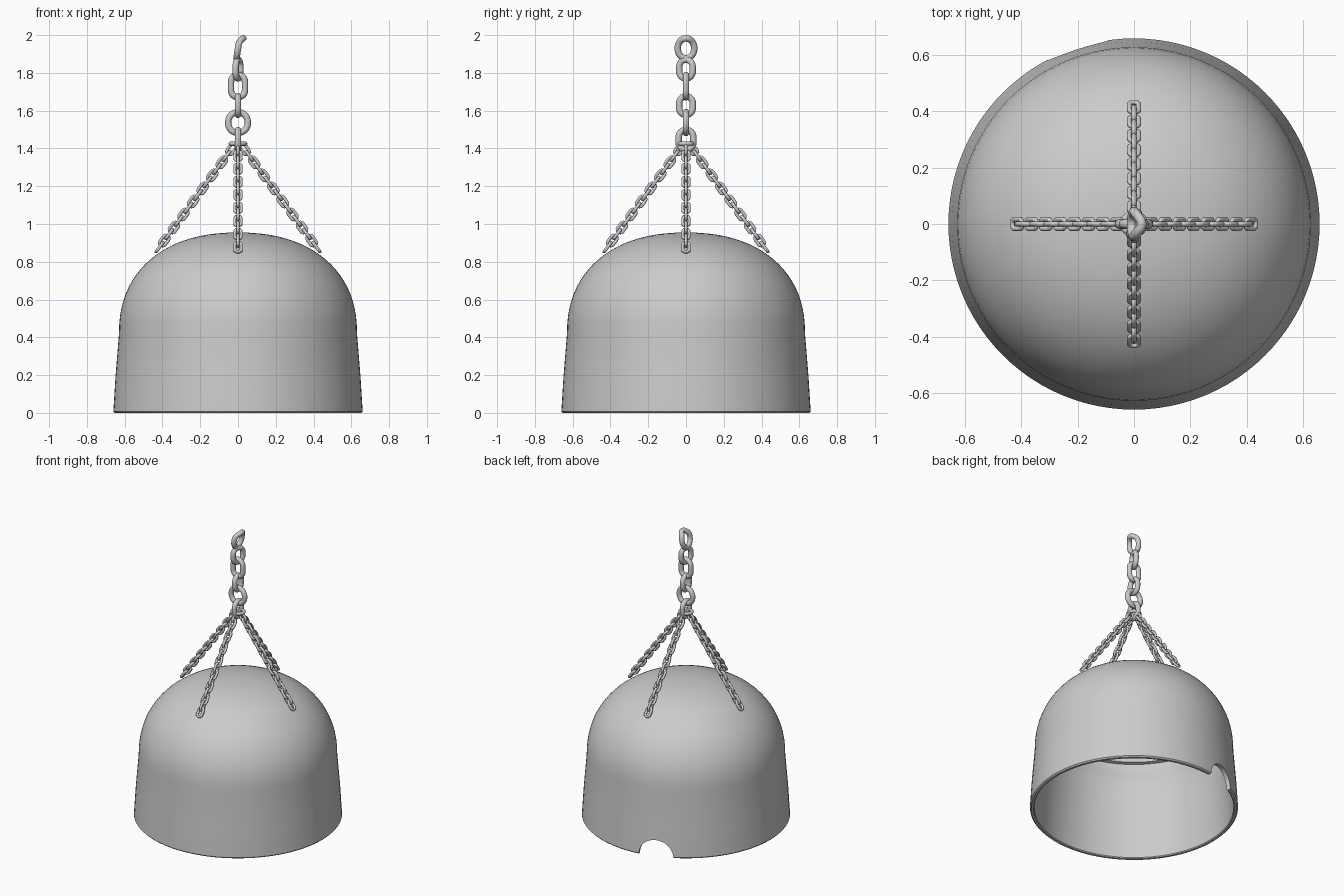
import bpy, bmesh
from math import sin, cos, pi, radians
from mathutils import Vector

if "Cube" in bpy.data.objects:
    bpy.data.objects.remove(bpy.data.objects["Cube"])

V = Vector


def finish(bm, name, angle=35):
    bmesh.ops.recalc_face_normals(bm, faces=bm.faces)
    me = bpy.data.meshes.new(name)
    bm.to_mesh(me)
    bm.free()
    ob = bpy.data.objects.new(name, me)
    bpy.context.collection.objects.link(ob)
    bpy.ops.object.select_all(action='DESELECT')
    ob.select_set(True)
    bpy.context.view_layer.objects.active = ob
    bpy.ops.object.shade_smooth_by_angle(angle=radians(angle))
    return ob


def tube(bm, path, normal, wire, sides=8):
    """Closed round tube along a loop of points lying near one plane."""
    n, rings = len(path), []
    for i, p in enumerate(path):
        t = (path[(i + 1) % n] - path[i - 1]).normalized()
        a = t.cross(normal).normalized()
        b = t.cross(a)
        rings.append([bm.verts.new(p + wire * (a * cos(2 * pi * k / sides) + b * sin(2 * pi * k / sides)))
                      for k in range(sides)])
    for i in range(n):
        r, s = rings[i], rings[(i + 1) % n]
        for k in range(sides):
            m = (k + 1) % sides
            bm.faces.new((r[k], r[m], s[m], s[k]))


def link(bm, centre, along, side, half_len, half_wid, wire, arc=8, sides=8):
    """Stadium chain link; the half sizes are outer sizes."""
    along, side = along.normalized(), side.normalized()
    r = half_wid - wire
    s = max(half_len - half_wid, 0.001)
    path = []
    for end in (1, -1):
        for k in range(arc + 1):
            t = pi * k / arc
            path.append(centre + along * end * (s + r * sin(t)) + side * end * r * cos(t))
    tube(bm, path, along.cross(side), wire, sides)


# bell: outer and inner profile spun around z
def dome(r, z0, h, n=2.25, steps=22):
    pts = []
    for i in range(steps + 1):
        t = pi / 2 * i / steps
        pts.append((r * cos(t) ** (2 / n) if i < steps else 0, z0 + h * sin(t) ** (2 / n)))
    return pts


outer = [(0.652, 0), (0.66, 0.008), (0.648, 0.2)] + dome(0.63, 0.42, 0.535)
upper = [p for p in dome(0.614, 0.42, 0.52) if p[1] > 0.66]
lower = [p for p in dome(0.602, 0.42, 0.508) if p[1] < 0.65]
inner = upper[::-1] + [(upper[0][0], 0.655), (lower[-1][0], 0.65)] + lower[::-1]
inner += [(0.62, 0.2), (0.632, 0.006), (0.637, 0)]
profile = outer + inner
bm = bmesh.new()
SEG = 96
rings = []
for r, z in profile:
    if r == 0:
        rings.append([bm.verts.new((0, 0, z))] * SEG)
    else:
        rings.append([bm.verts.new((r * cos(2 * pi * k / SEG), r * sin(2 * pi * k / SEG), z)) for k in range(SEG)])
for i in range(len(rings)):
    a, b = rings[i], rings[(i + 1) % len(rings)]
    if a[0] is a[1] and b[0] is b[1]:
        continue
    for k in range(SEG):
        m = (k + 1) % SEG
        bm.faces.new(list(dict.fromkeys((a[k], a[m], b[m], b[k]))))
bell = finish(bm, "bell")

# arched notch in the back of the rim
az = radians(108)
bpy.ops.mesh.primitive_cylinder_add(vertices=48, radius=0.115, depth=0.4,
                                    location=(0.65 * cos(az), 0.65 * sin(az), 0), rotation=(0, pi / 2, az))
cutter = bpy.context.object
cutter.name = "notch_cutter"
cutter.hide_render = True
mod = bell.modifiers.new("notch", 'BOOLEAN')
mod.object = cutter
mod.solver = 'EXACT'
bpy.context.view_layer.objects.active = bell
bpy.ops.object.modifier_apply(modifier=mod.name)
bpy.data.objects.remove(cutter)

# four sling chains from the gathering ring down to the dome
COUNT = 16
for name, d in (("right", V((1, 0, 0))), ("back", V((0, 1, 0))), ("left", V((-1, 0, 0))), ("front", V((0, -1, 0)))):
    bm = bmesh.new()
    top, bot = d * 0.035 + V((0, 0, 1.395)), d * 0.415 + V((0, 0, 0.878))
    along = bot - top
    flat = d.cross(V((0, 0, 1)))
    up = along.cross(flat)
    for i in range(COUNT):
        link(bm, top + along * i / (COUNT - 1), along, flat if i % 2 else up, 0.04, 0.026, 0.009, 7, 7)
    finish(bm, "sling_chain_" + name, 60)

# main chain: (centre z, side direction, half length, half width)
X, Y, Z = V((1, 0, 0)), V((0, 1, 0)), V((0, 0, 1))
bm = bmesh.new()
for z, side, hl, hw in ((1.445, Y, 0.07, 0.056), (1.537, X, 0.072, 0.069), (1.627, Y, 0.066, 0.053),
                        (1.73, X, 0.076, 0.054), (1.82, V((0.35, 1, 0)), 0.067, 0.055)):
    link(bm, Z * z, Z, side, hl, hw, 0.017, 12, 12)
finish(bm, "main_chain", 60)

# gathering ring that holds the sling chains
bm = bmesh.new()
link(bm, V((0, 0, 1.425)), X, Y, 0.05, 0.045, 0.011, 12, 10)
finish(bm, "gathering_ring", 60)

# top link, its crown bent sideways like a hook
bm = bmesh.new()
path = []
for k in range(32):
    t = 2 * pi * k / 32
    path.append(V((0.008 * cos(t) + 0.02 * max(0, cos(t)) ** 4, 0.044 * sin(t), 1.93 + 0.053 * cos(t))))
tube(bm, path, X, 0.017, 12)
finish(bm, "top_link", 60)
